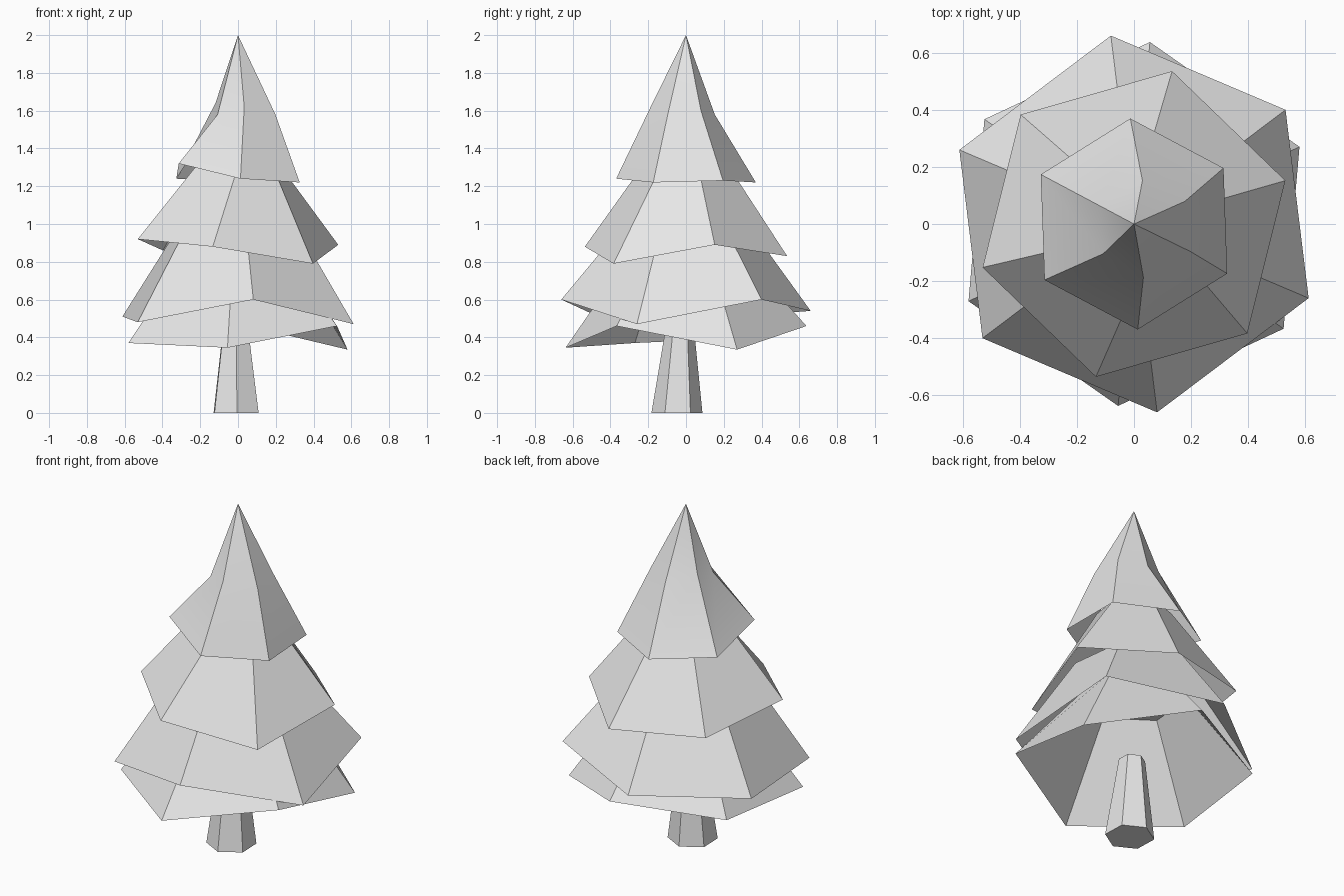
import bpy
import bmesh
from math import cos, sin, radians

default_cube = bpy.data.objects.get("Cube")
if default_cube:
    bpy.data.objects.remove(default_cube, do_unlink=True)

SIDES = 6


def make_material(name, colour):
    material = bpy.data.materials.new(name)
    material.use_nodes = True
    material.diffuse_color = colour
    material.node_tree.nodes["Principled BSDF"].inputs["Base Color"].default_value = colour
    return material


pale_grey = make_material("pale grey", (0.8, 0.8, 0.8, 1.0))


def add_ring(bm, start, radii, heights, twists=(0,) * SIDES, centre=(0, 0)):
    """Six corners, counter-clockwise from the start angle in degrees."""
    ring = []
    for i in range(SIDES):
        angle = radians(start + i * 360 / SIDES + twists[i])
        ring.append(bm.verts.new((centre[0] + radii[i] * cos(angle),
                                  centre[1] + radii[i] * sin(angle),
                                  heights[i])))
    return ring


def bridge(bm, lower, upper):
    for i in range(SIDES):
        j = (i + 1) % SIDES
        bm.faces.new((lower[i], lower[j], upper[j], upper[i]))


def finish(bm, name):
    mesh = bpy.data.meshes.new(name)
    bm.to_mesh(mesh)
    bm.free()
    mesh.materials.append(pale_grey)
    part = bpy.data.objects.new(name, mesh)
    bpy.context.collection.objects.link(part)
    bpy.ops.object.select_all(action="DESELECT")
    part.select_set(True)
    bpy.context.view_layer.objects.active = part
    bpy.ops.object.shade_smooth_by_angle(angle=radians(30))
    return part


def same(value):
    return [value] * SIDES


def add_tier(name, start, radius, rim_heights, top_radii, top_heights,
             twists=(0,) * SIDES, tip=None):
    """Hollow skirt of foliage, closed by a flat top or a pointed tip."""
    bm = bmesh.new()
    rim = add_ring(bm, start, same(radius), rim_heights)
    top = add_ring(bm, start, top_radii, top_heights, twists)
    bridge(bm, rim, top)
    if tip is None:
        bm.faces.new(top)
    else:
        point = bm.verts.new((0, 0, tip))
        for i in range(SIDES):
            bm.faces.new((top[i], top[(i + 1) % SIDES], point))
    return finish(bm, name)


# Foliage skirts, lowest first, each with an uneven hem
add_tier("foliage_bottom", start=-155, radius=0.64,
         rim_heights=(0.37, 0.345, 0.46, 0.335, 0.46, 0.4),
         top_radii=same(0.29), top_heights=same(0.85))
add_tier("foliage_lower", start=-143, radius=0.665,
         rim_heights=(0.48, 0.6, 0.47, 0.6, 0.54, 0.51),
         top_radii=same(0.33), top_heights=same(1.0))
add_tier("foliage_upper", start=-164, radius=0.552,
         rim_heights=(0.92, 0.88, 0.79, 0.89, 0.83, 0.86),
         top_radii=same(0.2), top_heights=same(1.35),
         twists=(5, 18, 10, 0, 4, -5))
add_tier("foliage_top", start=-148, radius=0.37,
         rim_heights=(1.32, 1.24, 1.22, 1.23, 1.22, 1.24),
         top_radii=(0.15, 0.19, 0.22, 0.195, 0.155, 0.135),
         top_heights=(1.58, 1.62, 1.58, 1.6, 1.58, 1.64),
         twists=(12, 8, 2, -8, -13, 0), tip=2.0)

# Tapered, slightly leaning trunk
bm = bmesh.new()
base = add_ring(bm, -88, same(0.135), same(0), centre=(-0.01, -0.048))
crown = add_ring(bm, -88, same(0.072), same(0.47), centre=(-0.013, -0.032))
bridge(bm, base, crown)
bm.faces.new(list(reversed(base)))
bm.faces.new(crown)
finish(bm, "trunk")
